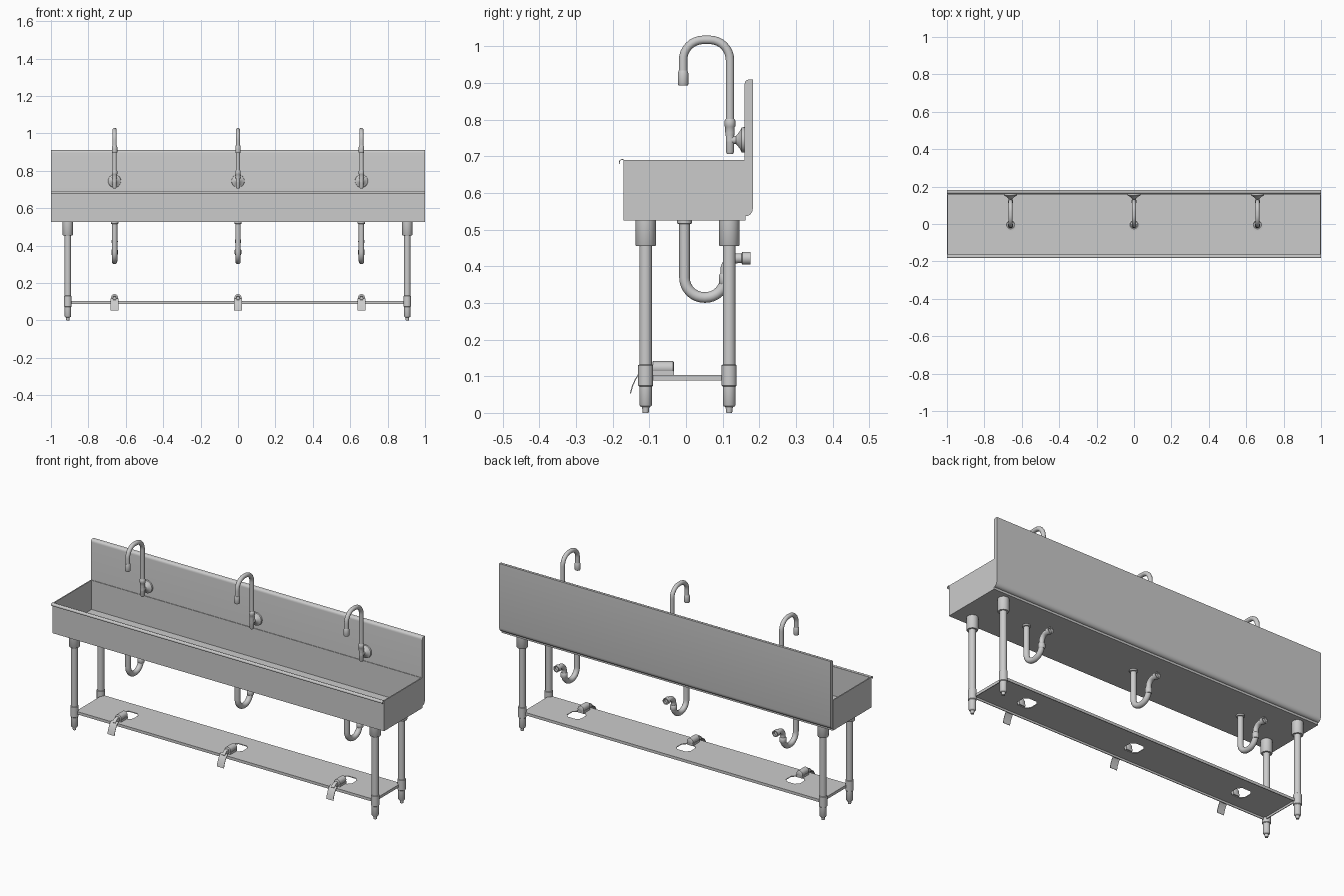
import bpy, bmesh, math
from mathutils import Vector as V

if "Cube" in bpy.data.objects:
    bpy.data.objects.remove(bpy.data.objects["Cube"])

STATIONS = (-0.66, 0.0, 0.66)


def finish(name, bm, smooth=True):
    bmesh.ops.recalc_face_normals(bm, faces=bm.faces)
    me = bpy.data.meshes.new(name)
    bm.to_mesh(me)
    bm.free()
    ob = bpy.data.objects.new(name, me)
    bpy.context.collection.objects.link(ob)
    if smooth:
        bpy.ops.object.select_all(action='DESELECT')
        ob.select_set(True)
        bpy.context.view_layer.objects.active = ob
        bpy.ops.object.shade_smooth_by_angle(angle=math.radians(40))
    return ob


def spread(ob, places):
    """Put linked copies of ob at each (x, y)."""
    for i, (x, y) in enumerate(places):
        o = ob if i == 0 else ob.copy()
        if i:
            bpy.context.collection.objects.link(o)
        o.location = (x, y, 0)


def rings(name, secs, n=24):
    """Skin circles given as (point, in-plane normal, radius) in the yz plane."""
    bm = bmesh.new()
    loops = []
    for p, nr, r in secs:
        loops.append([bm.verts.new(p + r * (math.cos(a) * V((1, 0, 0)) + math.sin(a) * nr))
                      for a in (2 * math.pi * k / n for k in range(n))])
    for a, b in zip(loops, loops[1:]):
        for k in range(n):
            bm.faces.new((a[k], a[(k + 1) % n], b[(k + 1) % n], b[k]))
    bm.faces.new(loops[0])
    bm.faces.new(loops[-1])
    return finish(name, bm)


def lathe_z(name, prof, y=0.0):
    return rings(name, [(V((0, y, z)), V((0, 1, 0)), r) for r, z in prof])


def lathe_y(name, prof, z):
    return rings(name, [(V((0, y, z)), V((0, 0, 1)), r) for r, y in prof])


def fillet(pts, rad, steps=8):
    """Round the inner corners of a (y, z) path."""
    pts = [V((0, y, z)) for y, z in pts]
    out = [pts[0]]
    for a, p, b in zip(pts, pts[1:], pts[2:]):
        d1, d2 = (a - p).normalized(), (b - p).normalized()
        half = d1.angle(d2) / 2
        c = p + (d1 + d2).normalized() * rad / math.sin(half)
        t = rad / math.tan(half)
        s, e = (p + d1 * t - c).normalized(), (p + d2 * t - c).normalized()
        for k in range(steps + 1):
            q = c + s.slerp(e, k / steps) * rad
            if (q - out[-1]).length > 1e-4:
                out.append(q)
    return out + [pts[-1]]


def tube(name, path, r):
    secs = []
    for i, p in enumerate(path):
        t = (path[min(i + 1, len(path) - 1)] - path[max(i - 1, 0)]).normalized()
        secs.append((p, V((0, -t.z, t.y)), r))
    return rings(name, secs)


def prism(name, prof, a, b, axis='X'):
    """Extrude a profile: (y, z) along X or (x, y) along Z."""
    bm = bmesh.new()
    at = (lambda u, v, w: (w, u, v)) if axis == 'X' else (lambda u, v, w: (u, v, w))
    lo, hi = ([bm.verts.new(at(u, v, w)) for u, v in prof] for w in (a, b))
    n = len(prof)
    for k in range(n):
        bm.faces.new((lo[k], lo[(k + 1) % n], hi[(k + 1) % n], hi[k]))
    bm.faces.new(lo)
    bm.faces.new(hi)
    return finish(name, bm)


def strip(line, t):
    """Closed profile of a thin sheet following a (y, z) line."""
    back = []
    for i in range(len(line)):
        p, q = line[max(i - 1, 0)], line[min(i + 1, len(line) - 1)]
        d = V((q[0] - p[0], q[1] - p[1])).normalized()
        back.append((line[i][0] - d.y * t, line[i][1] + d.x * t))
    return list(line) + back[::-1]


def tray(name, x, y0, y1, z_floor, z_open, t):
    """Thin-walled box, open on the z_open side."""
    bm = bmesh.new()
    zi = z_floor + math.copysign(t, z_open - z_floor)
    loops = [[bm.verts.new((sx, sy, z)) for sx, sy in
              ((-x + i, y0 + i), (x - i, y0 + i), (x - i, y1 - i), (-x + i, y1 - i))]
             for i, z in ((0, z_floor), (0, z_open), (t, z_open), (t, zi))]
    for a, b in zip(loops, loops[1:]):
        for k in range(4):
            bm.faces.new((a[k], a[(k + 1) % 4], b[(k + 1) % 4], b[k]))
    bm.faces.new(loops[0])
    bm.faces.new(loops[-1])
    return finish(name, bm, smooth=False)


# Basin with rolled front lip
tray("basin", 1.0, -0.17, 0.163, 0.525, 0.69, 0.006)
roll = [(-0.1745 + 0.0085 * math.cos(a), 0.684 + 0.0085 * math.sin(a))
        for a in (math.radians(20 + 20 * k) for k in range(11))]
prism("front_lip", strip(roll, 0.002), -1.0, 1.0)

# Backsplash panel with rounded top front and bottom back edges
splash = [(0.16, 0.537), (0.168, 0.537), (0.176, 0.542), (0.181, 0.55), (0.183, 0.56),
          (0.183, 0.91), (0.171, 0.91), (0.165, 0.908), (0.161, 0.903), (0.16, 0.896)]
prism("backsplash", splash, -0.9995, 0.9995)

# Legs: socket, tube, clamp sleeve and foot
leg = lathe_z("leg", [(0.028, 0.526), (0.028, 0.458), (0.026, 0.455), (0.0175, 0.455),
                      (0.0175, 0.132), (0.0205, 0.13), (0.0205, 0.075), (0.0175, 0.072),
                      (0.0175, 0.022), (0.015, 0.018), (0.01, 0.016), (0.008, 0.0)])
spread(leg, [(x, y) for x in (-0.91, 0.905) for y in (-0.11, 0.118)])

# Lower shelf with downturned edges and pedal openings
shelf = tray("shelf", 0.9, -0.112, 0.12, 0.104, 0.089, 0.004)
hole = [(-0.042, -0.022), (-0.024, -0.04), (0.024, -0.04), (0.042, -0.022),
        (0.042, 0.022), (0.024, 0.04), (-0.024, 0.04), (-0.042, 0.022)]
for x in STATIONS:
    cutter = prism("shelf_cutter", [(x + u, v) for u, v in hole], 0.05, 0.15, 'Z')
    cutter.hide_render = True
    cutter.hide_set(True)
    cut = shelf.modifiers.new("opening", 'BOOLEAN')
    cut.operation = 'DIFFERENCE'
    cut.object = cutter

# Parts repeated at each washing station
parts = []

# Gooseneck spout
parts.append(tube("spout", fillet([(0.12, 0.74), (0.12, 1.018), (-0.008, 1.018), (-0.008, 0.92)],
                                  0.055), 0.0115))
parts.append(lathe_z("spout_nozzle", [(0.012, 0.934), (0.0145, 0.927), (0.0145, 0.897),
                                      (0.013, 0.894)], -0.008))
parts.append(lathe_z("spout_collar", [(0.012, 0.802), (0.0145, 0.798), (0.0145, 0.782),
                                      (0.013, 0.78), (0.013, 0.766), (0.0115, 0.756),
                                      (0.0115, 0.713), (0.008, 0.706)], 0.12))
parts.append(lathe_y("wall_flange", [(0.011, 0.12), (0.011, 0.136), (0.016, 0.141),
                                     (0.026, 0.148), (0.034, 0.152), (0.035, 0.161)], 0.745))

# Drain strainer, trap and outlet
parts.append(lathe_z("drain_strainer", [(0.032, 0.529), (0.032, 0.533), (0.022, 0.534),
                                        (0.02, 0.532)], -0.004))
parts.append(lathe_z("drain_nut", [(0.02, 0.526), (0.02, 0.517), (0.015, 0.515)], -0.004))
parts.append(tube("drain_trap", fillet([(-0.004, 0.526), (-0.004, 0.315), (0.107, 0.315),
                                        (0.107, 0.38)], 0.054), 0.0145))
parts.append(lathe_z("trap_nut", [(0.0145, 0.35), (0.0175, 0.354), (0.0175, 0.375),
                                  (0.0145, 0.379)], 0.107))
parts.append(tube("drain_elbow", fillet([(0.107, 0.365), (0.107, 0.422), (0.162, 0.422)],
                                        0.035), 0.0135))
parts.append(lathe_y("drain_outlet", [(0.0135, 0.152), (0.0175, 0.154), (0.0175, 0.176),
                                      (0.012, 0.176), (0.012, 0.165)], 0.422))

# Foot pedal valve and paddle
parts.append(lathe_y("pedal_valve", [(0.015, -0.092), (0.018, -0.09), (0.018, -0.035),
                                     (0.015, -0.033)], 0.123))
parts.append(prism("valve_base", [(-0.09, 0.103), (-0.033, 0.103), (-0.033, 0.115),
                                  (-0.09, 0.115)], -0.018, 0.018))
parts.append(prism("pedal_arm", [(-0.125, 0.105), (-0.085, 0.112), (-0.085, 0.13),
                                 (-0.11, 0.128), (-0.128, 0.112)], -0.009, 0.009))
parts.append(prism("pedal_paddle", strip([(-0.115, 0.115), (-0.127, 0.106), (-0.137, 0.09),
                                          (-0.145, 0.072), (-0.15, 0.053)], -0.003),
                   -0.021, 0.021))

for p in parts:
    spread(p, [(x, 0) for x in STATIONS])
